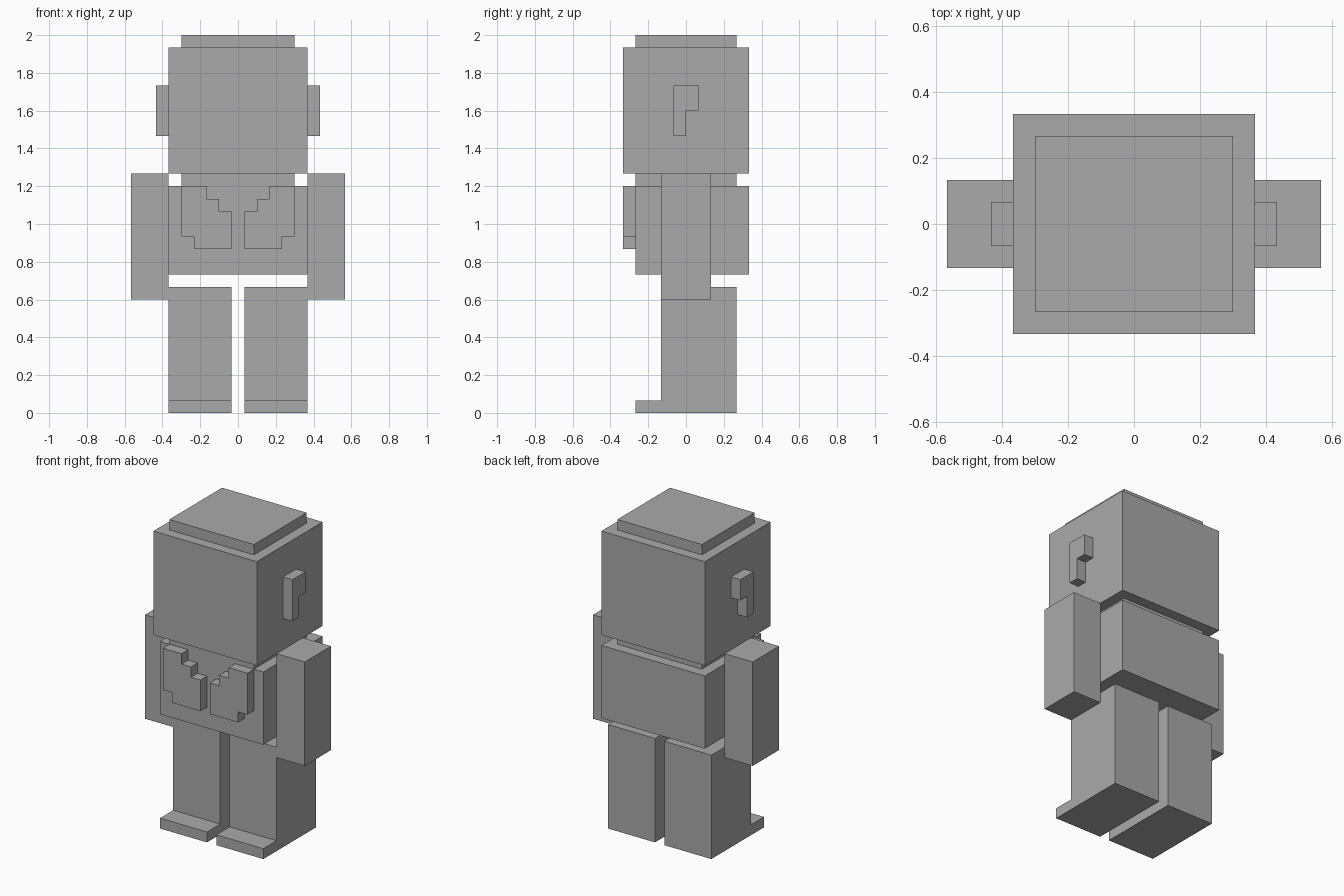
import bpy
import bmesh
from mathutils import Vector

U = 2 / 30  # one block unit; the figure is thirty blocks tall

cube = bpy.data.objects.get("Cube")
if cube:
    bpy.data.objects.remove(cube, do_unlink=True)

grey = bpy.data.materials.new("plain grey")
grey.use_nodes = True
colour = (0.4, 0.4, 0.4, 1)
grey.diffuse_color = colour
grey.node_tree.nodes["Principled BSDF"].inputs["Base Color"].default_value = colour


def prism(name, outline, push, side=1):
    """Extrude a flat outline, given in blocks; side -1 mirrors it in x."""
    bm = bmesh.new()
    face = bm.faces.new([bm.verts.new(Vector(p) * U) for p in outline])
    ext = bmesh.ops.extrude_face_region(bm, geom=[face], use_keep_orig=True)
    moved = [v for v in ext["geom"] if isinstance(v, bmesh.types.BMVert)]
    bmesh.ops.translate(bm, verts=moved, vec=Vector(push) * U)
    for v in bm.verts:
        v.co.x *= side
    bmesh.ops.recalc_face_normals(bm, faces=bm.faces)
    mesh = bpy.data.meshes.new(name)
    bm.to_mesh(mesh)
    bm.free()
    mesh.materials.append(grey)
    obj = bpy.data.objects.new(name, mesh)
    bpy.context.collection.objects.link(obj)
    return obj


def box(name, x, y, z, side=1):
    """Box from (low, high) ranges in blocks."""
    base = [(x[0], y[0], z[0]), (x[1], y[0], z[0]),
            (x[1], y[1], z[0]), (x[0], y[1], z[0])]
    return prism(name, base, (0, 0, z[1] - z[0]), side)


# Head, neck and torso
box("head", (-5.5, 5.5), (-5, 5), (19, 29))
box("head_cap", (-4.5, 4.5), (-4, 4), (29, 30))
box("neck", (-4.5, 4.5), (-4, 4), (18, 19))
box("torso", (-5.5, 5.5), (-4, 5), (11, 18))

# Side profiles as (y, z) and the stepped chest panel as (x, z)
EAR = [(-1, 22), (0, 22), (0, 24), (1, 24), (1, 26), (-1, 26)]
LEG = [(-4, 0), (4, 0), (4, 10), (-2, 10), (-2, 1), (-4, 1)]
PANEL = [(0.5, 13), (3.5, 13), (3.5, 14), (4.5, 14), (4.5, 18),
         (2.5, 18), (2.5, 17), (1.5, 17), (1.5, 16), (0.5, 16)]

# Paired parts
for label, side in (("left", 1), ("right", -1)):
    box(f"{label}_arm", (5.5, 8.5), (-2, 2), (9, 19), side)
    prism(f"{label}_ear", [(5.5, y, z) for y, z in EAR], (1, 0, 0), side)
    prism(f"{label}_leg", [(0.5, y, z) for y, z in LEG], (5, 0, 0), side)
    prism(f"{label}_chest_panel", [(x, -4, z) for x, z in PANEL], (0, -1, 0), side)
